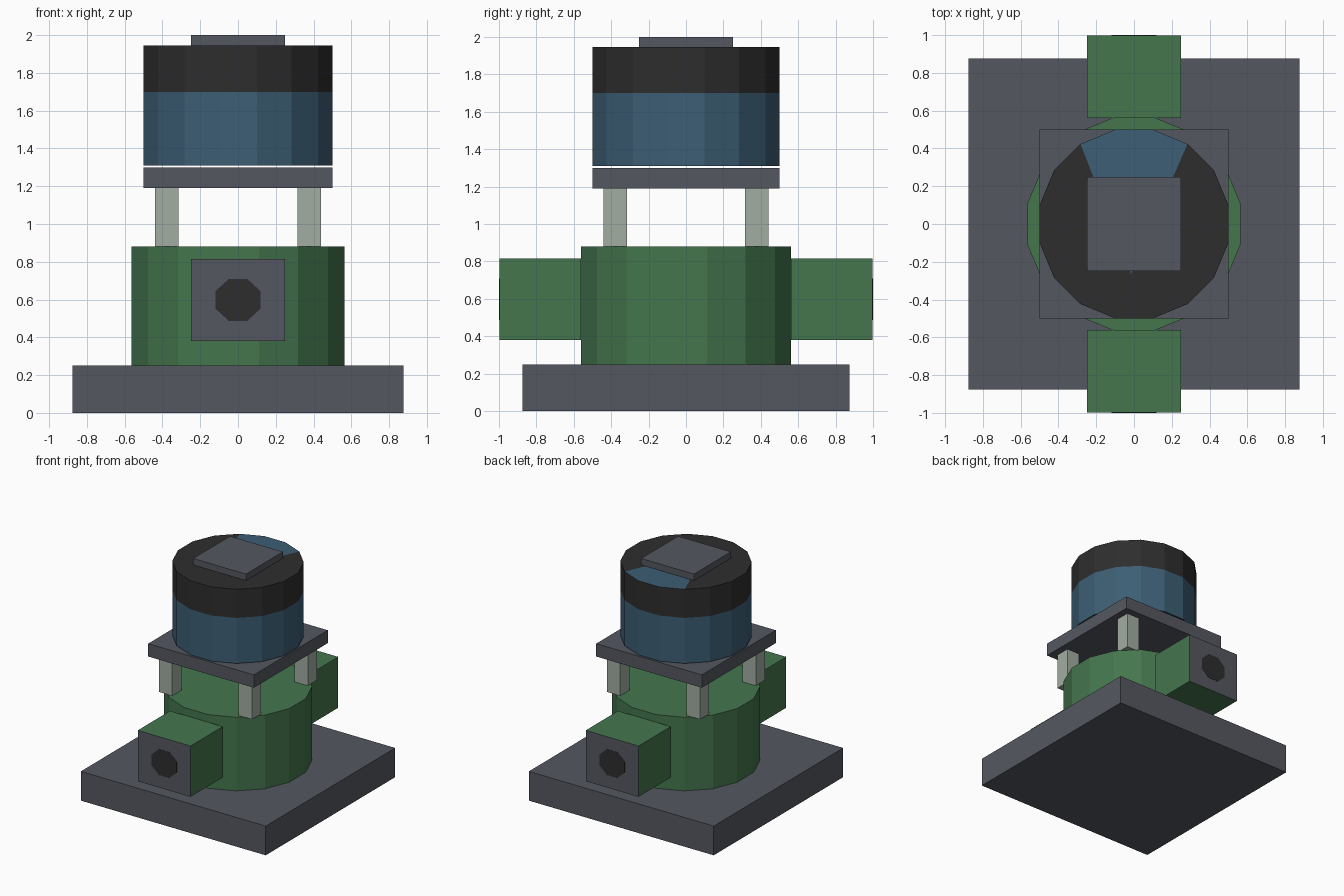
import bpy, bmesh, math

cube = bpy.data.objects.get("Cube")
if cube:
    bpy.data.objects.remove(cube, do_unlink=True)


def material(name, rgb):
    m = bpy.data.materials.new(name)
    m.use_nodes = True
    m.diffuse_color = (*rgb, 1)
    bsdf = next(n for n in m.node_tree.nodes if n.type == 'BSDF_PRINCIPLED')
    bsdf.inputs["Base Color"].default_value = (*rgb, 1)
    return m


GREY = material("slate grey", (0.090, 0.097, 0.118))
GREEN = material("machine green", (0.058, 0.180, 0.076))
BLUE = material("steel blue", (0.046, 0.112, 0.176))
BLACK = material("soft black", (0.027, 0.027, 0.027))
PALE = material("pale grey green", (0.36, 0.42, 0.36))


def finish(name, bm, mats):
    bmesh.ops.recalc_face_normals(bm, faces=bm.faces)
    mesh = bpy.data.meshes.new(name)
    bm.to_mesh(mesh)
    bm.free()
    for m in mats:
        mesh.materials.append(m)
    ob = bpy.data.objects.new(name, mesh)
    bpy.context.collection.objects.link(ob)
    return ob


def box(name, lo, hi, mats):
    bm = bmesh.new()
    bmesh.ops.create_cube(bm, size=1)
    for v in bm.verts:
        v.co = [(a + b) / 2 + c * (b - a) for a, b, c in zip(lo, hi, v.co)]
    return finish(name, bm, mats)


def ring(bm, apothem, z, n=16):
    """Regular polygon with flat sides facing the axes."""
    r = apothem / math.cos(math.pi / n)
    angles = [2 * math.pi * (i + 0.5) / n for i in range(n)]
    return [bm.verts.new((r * math.cos(a), r * math.sin(a), z)) for a in angles]


def wall(bm, low, high, mat):
    n = len(low)
    for i in range(n):
        j = (i + 1) % n
        bm.faces.new((low[i], low[j], high[j], high[i])).material_index = mat


# Square slabs
box("base_plate", (-0.875, -0.875, 0), (0.875, 0.875, 0.25), [GREY])
box("upper_plate", (-0.5, -0.5, 1.19), (0.5, 0.5, 1.30), [GREY])
box("top_cap", (-0.25, -0.25, 1.945), (0.25, 0.25, 2.0), [GREY])

# Lower drum
bm = bmesh.new()
low, high = ring(bm, 0.5625, 0.25), ring(bm, 0.5625, 0.88)
wall(bm, low, high, 0)
bm.faces.new(low)
bm.faces.new(high)
finish("lower_drum", bm, [GREEN])

# Upper drum: blue below, black above, blue wedge on top towards the back
bm = bmesh.new()
low, mid, high = (ring(bm, 0.5, z) for z in (1.31, 1.70, 1.945))
wall(bm, low, mid, 0)
wall(bm, mid, high, 1)
bm.faces.new(low)
apex = bm.verts.new((-0.015, -0.265, 1.945))
bm.faces.new(high[2:6] + [apex]).material_index = 0
bm.faces.new(high[5:] + high[:3] + [apex]).material_index = 1
finish("upper_drum", bm, [BLUE, BLACK])

# Corner posts
for sx, side in ((1, "left"), (-1, "right")):
    for sy, end in ((-1, "front"), (1, "back")):
        x, y, h = sx * 0.3775, sy * 0.3775, 0.0625
        box(f"{end}_{side}_post", (x - h, y - h, 0.88), (x + h, y + h, 1.19), [PALE])

# Front and back ports: green box, grey end face, black octagonal opening
for s, end in ((-1, "front"), (1, "back")):
    y0, y1 = sorted((s * 0.5625, s * 0.998))
    port = box(f"{end}_port", (-0.25, y0, 0.38), (0.25, y1, 0.815), [GREEN, GREY])
    for f in port.data.polygons:
        if f.normal.y * s > 0.9:
            f.material_index = 1

    bm = bmesh.new()
    inner, outer = ring(bm, 0.12, 0.997, 8), ring(bm, 0.12, 1.0, 8)
    wall(bm, inner, outer, 0)
    bm.faces.new(inner)
    bm.faces.new(outer)
    for v in bm.verts:
        v.co = (v.co.x, s * v.co.z, 0.598 + v.co.y * 0.92)
    finish(f"{end}_port_opening", bm, [BLACK])
